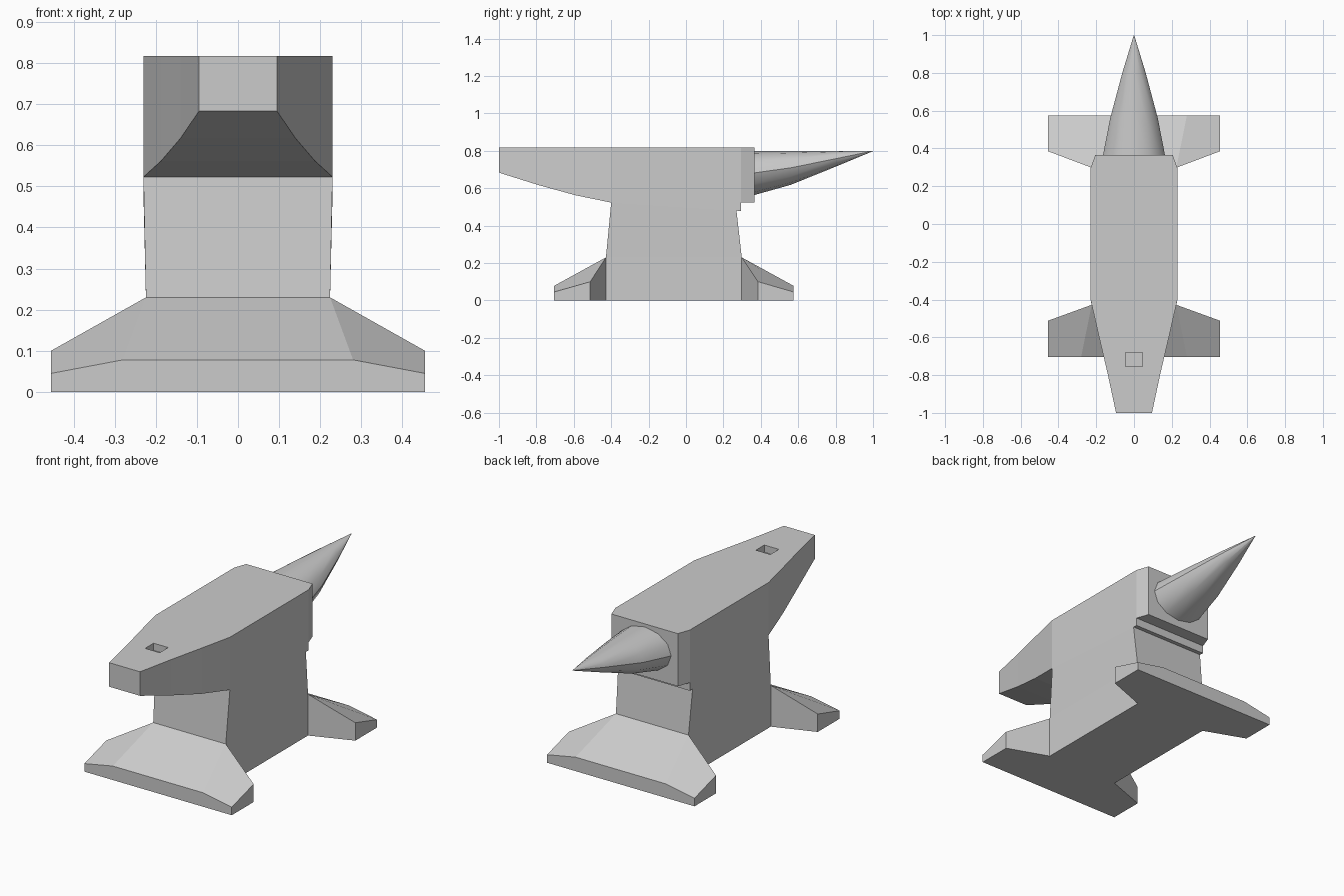
import bpy, bmesh
from math import cos, sin, pi, radians

if "Cube" in bpy.data.objects:
    bpy.data.objects.remove(bpy.data.objects["Cube"])


def make(name, verts, faces):
    me = bpy.data.meshes.new(name)
    bm = bmesh.new()
    vs = [bm.verts.new(v) for v in verts]
    for f in faces:
        bm.faces.new([vs[i] for i in f])
    bmesh.ops.recalc_face_normals(bm, faces=bm.faces)
    bm.to_mesh(me)
    bm.free()
    ob = bpy.data.objects.new(name, me)
    bpy.context.collection.objects.link(ob)
    return ob


def loft(name, rings):
    n = len(rings[0])
    faces = [list(range(n)), [(len(rings) - 1) * n + i for i in range(n)]]
    for r in range(len(rings) - 1):
        for i in range(n):
            j = (i + 1) % n
            faces.append([r * n + i, r * n + j, (r + 1) * n + j, (r + 1) * n + i])
    return make(name, [v for r in rings for v in r], faces)


def rect(y, hw, z0, z1):
    return [(-hw, y, z0), (hw, y, z0), (hw, y, z1), (-hw, y, z1)]


# Face block: tapered heel, straight middle, chamfered horn end (y, half width, underside)
TOP = 0.817
sections = [(-1, .095, .683), (-.79, .14, .617), (-.59, .187, .562), (-.4, .23, .523),
            (.295, .23, .523), (.365, .205, .523)]
body = loft("face_block", [rect(y, w, z, TOP) for y, w, z in sections])

# Square tool hole, a blind pocket in the heel
cutter = loft("hole_cutter", [rect(-.755, .045, TOP - .04, .9), rect(-.68, .045, TOP - .04, .9)])
cutter.hide_render = True
mod = body.modifiers.new("hole", 'BOOLEAN')
mod.operation = 'DIFFERENCE'
mod.solver = 'EXACT'
mod.object = cutter
bpy.context.view_layer.objects.active = body
bpy.ops.object.modifier_apply(modifier="hole")
bpy.data.objects.remove(cutter)

# Wedge lip under the face block
lip = [(-.4, .523), (.295, .478), (.295, .523)]
loft("under_lip", [[(x, y, z) for y, z in lip] for x in (-.23, .23)])

# Pedestal: two splayed feet joined by the waist
def foot(inner, mid, outer):
    half = [(.224, inner, .23), (.455, mid, .10), (.455, outer, .045), (.28, outer, .078)]
    return [(-x, y, z) for x, y, z in half] + half[::-1]

ring = foot(-.428, -.512, -.705) + foot(.298, .385, .575)[::-1]
n = len(ring)
verts = ring + [(x, y, 0) for x, y, z in ring]
verts += [(-.23, -.4, .523), (.23, -.4, .523), (.23, .27, .48), (-.23, .27, .48)]
faces = [[i, (i + 1) % n, n + (i + 1) % n, n + i] for i in range(n)]
faces.append(list(range(n, 2 * n)))
for k in (0, 8):
    faces += [[k, k + 1, k + 2, k + 3], [k, k + 3, k + 4, k + 7], [k + 4, k + 5, k + 6, k + 7]]
waist, top = [0, 7, 8, 15], [2 * n + i for i in range(4)]
faces += [[waist[i], waist[(i + 1) % 4], top[(i + 1) % 4], top[i]] for i in range(4)]
make("pedestal", verts, faces)

# Horn: elliptical rings with a level top, closing to a point (y, half width, underside)
rings = []
for y, w, z0 in [(.36, .165, .562), (.56, .126, .618), (.8, .062, .715), (1, .001, .798)]:
    c, h = (z0 + .80) / 2, (.80 - z0) / 2
    rings.append([(w * cos(a), y, c + h * sin(a)) for a in (2 * pi * i / 12 for i in range(12))])
horn = loft("horn", rings)
bpy.ops.object.select_all(action='DESELECT')
horn.select_set(True)
bpy.context.view_layer.objects.active = horn
bpy.ops.object.shade_smooth_by_angle(angle=radians(40))
